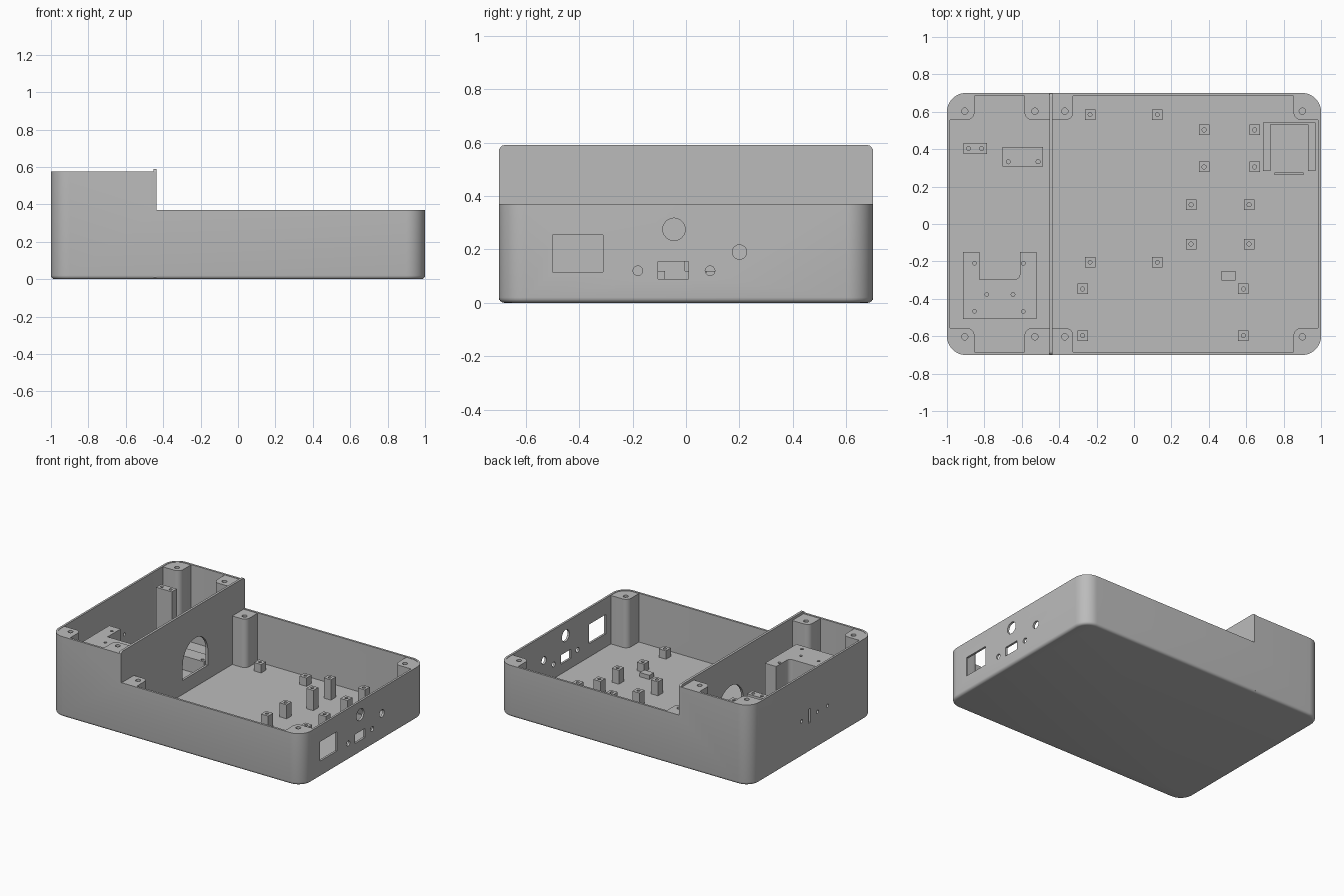
import bpy, bmesh
from math import pi, cos, sin, radians

cube = bpy.data.objects.get("Cube")
if cube:
    bpy.data.objects.remove(cube, do_unlink=True)

GREY = (0.5, 0.5, 0.5, 1)
mat = bpy.data.materials.new("plain grey")
mat.use_nodes = True
mat.diffuse_color = GREY
bsdf = mat.node_tree.nodes["Principled BSDF"]
bsdf.inputs["Base Color"].default_value = GREY
bsdf.inputs["Roughness"].default_value = 0.6


def rounded(u0, u1, v0, v1, radii=(0, 0, 0, 0), seg=8):
    """Rectangle outline; radii run from low-low corner counter-clockwise."""
    pts = []
    corners = ((u0, v0, 1, 1), (u1, v0, -1, 1), (u1, v1, -1, -1), (u0, v1, 1, -1))
    for i, ((u, v, su, sv), r) in enumerate(zip(corners, radii)):
        if r == 0:
            pts.append((u, v))
            continue
        for k in range(seg + 1):
            a = pi + (i + k / seg) * pi / 2
            pts.append((u + su * r + r * cos(a), v + sv * r + r * sin(a)))
    return pts


def circle(u, v, r, seg=24):
    return [(u + r * cos(2 * pi * k / seg), v + r * sin(2 * pi * k / seg)) for k in range(seg)]


def prism(name, pts, lo, hi, axis="z", base_bevel=0):
    """Extrude an outline along z, or along x when the outline is in y and z."""
    place = (lambda p, w: (p[0], p[1], w)) if axis == "z" else (lambda p, w: (w, p[0], p[1]))
    bm = bmesh.new()
    low = bm.faces.new([bm.verts.new(place(p, lo)) for p in pts])
    high = [bm.verts.new(place(p, hi)) for p in pts]
    bm.faces.new(high)
    base = list(low.verts)
    for i in range(len(pts)):
        j = (i + 1) % len(pts)
        bm.faces.new((base[i], base[j], high[j], high[i]))
    bmesh.ops.recalc_face_normals(bm, faces=bm.faces)
    if base_bevel:
        bmesh.ops.bevel(bm, geom=list(low.edges), offset=base_bevel, segments=4,
                        profile=0.5, affect="EDGES")
    mesh = bpy.data.meshes.new(name)
    bm.to_mesh(mesh)
    bm.free()
    mesh.materials.append(mat)
    obj = bpy.data.objects.new(name, mesh)
    bpy.context.collection.objects.link(obj)
    return obj


def cut(obj, cutters):
    """Subtract the cutters, then throw them away."""
    for c in cutters:
        mod = obj.modifiers.new("cut", "BOOLEAN")
        mod.operation = "DIFFERENCE"
        mod.solver = "EXACT"
        mod.object = c
    bpy.context.view_layer.update()
    graph = bpy.context.evaluated_depsgraph_get()
    mesh = bpy.data.meshes.new_from_object(obj.evaluated_get(graph))
    obj.modifiers.clear()
    obj.data = mesh
    for c in cutters:
        bpy.data.objects.remove(c, do_unlink=True)
    return obj


def drilled(name, pts, top, holes, r, depth):
    """Solid standing on the floor with screw holes in its top."""
    solid = prism(name, pts, FLOOR - 0.005, top)
    return cut(solid, [prism("drill", circle(x, y, r, 16), top - depth, top + 0.1) for x, y in holes])


FLOOR, LOW, HIGH, STEP = 0.02, 0.37, 0.575, -0.435
W, D, WALL = 1.0, 0.7, 0.015

# Outer shell, hollowed and stepped
shell = prism("shell", rounded(-W, W, -D, D, (0.1,) * 4, 12), 0, HIGH, base_bevel=0.02)
inner = rounded(-W + WALL, W - WALL, -D + WALL, D - WALL, (0.085,) * 4, 12)
cutters = [prism("cavity", inner, FLOOR, 1),
           prism("step_cut", rounded(STEP, 2, -1, 1), LOW, 1)]

# Connector and button openings in the right end wall
ports = [rounded(-0.5, -0.31, 0.115, 0.253), rounded(-0.105, 0.01, 0.09, 0.155),
         circle(-0.045, 0.275, 0.042), circle(-0.18, 0.12, 0.018),
         circle(0.09, 0.12, 0.018), circle(0.2, 0.19, 0.027)]
cutters += [prism("port", p, 0.95, 1.05, "x") for p in ports]

# Slot and pin holes in the left end wall
vents = [rounded(0.02, 0.04, 0.21, 0.31)] + [circle(y, 0.255, 0.012, 16) for y in (0.12, -0.06, -0.175)]
cutters += [prism("vent", p, -1.05, -0.95, "x") for p in vents]
cut(shell, cutters)

# Dividing wall with an arched opening
divider = prism("divider", rounded(-0.699, 0.699, 0.01, 0.59, (0, 0, 0.02, 0.02)), -0.452, STEP, "x")
arch = rounded(-0.004, 0.28, 0.12, 0.37, (0, 0, 0.142, 0.142), 12)
cut(divider, [prism("arch", arch, -0.6, -0.3, "x")])

# Lid screw columns: four corners and two pairs beside the divider
for s, side in ((1, "back"), (-1, "front")):
    y0, y1 = sorted((s * 0.557, s * 0.688))
    # radii are given for the back side and flipped for the front
    def flip(a, b, c, d, s=s):
        return (a, b, c, d) if s > 0 else (d, c, b, a)
    columns = (("left_corner", -0.988, -0.853, HIGH, -0.905, flip(0, 0.04, 0, 0.09)),
               ("left_middle", -0.585, -0.44, HIGH, -0.53, flip(0.04, 0, 0, 0)),
               ("right_middle", -0.45, -0.325, LOW, -0.37, flip(0, 0.04, 0, 0)),
               ("right_corner", 0.853, 0.988, LOW, 0.9, flip(0.04, 0, 0.09, 0)))
    for name, x0, x1, top, hx, radii in columns:
        drilled(f"{side}_{name}_column", rounded(x0, x1, y0, y1, radii), top - 0.003,
                [(hx, s * 0.603)], 0.017, 0.12)

# Circuit board standoffs, four per board
boards = (("large_board", (-0.235, 0.125), (-0.205, 0.585), 0.08, 0.01),
          ("tall_board", (0.375, 0.645), (0.305, 0.503), 0.165, 0.011),
          ("middle_board", (0.305, 0.615), (-0.107, 0.103), 0.12, 0.011),
          ("long_board", (-0.275, 0.585), (-0.597, -0.347), 0.08, 0.011))
H = 0.028
for name, xs, ys, top, r in boards:
    for x in xs:
        for y in ys:
            drilled(f"{name}_standoff", rounded(x - H, x + H, y - H, y + H), top, [(x, y)], r, 0.05)
prism("support_block", rounded(0.467, 0.543, -0.303, -0.252), 0.015, 0.05)

# Mounts in the tall compartment
drilled("narrow_mount", rounded(-0.912, -0.787, 0.375, 0.432), 0.515,
        [(-0.885, 0.403), (-0.815, 0.403)], 0.011, 0.08)
drilled("wide_mount", rounded(-0.702, -0.487, 0.308, 0.412), 0.12,
        [(-0.672, 0.333), (-0.513, 0.333)], 0.011, 0.06)
u_mount = drilled("u_mount", rounded(-0.915, -0.52, -0.507, -0.15), 0.44,
                  [(x, y) for x in (-0.853, -0.592) for y in (-0.21, -0.467)]
                  + [(-0.787, -0.377), (-0.647, -0.377)], 0.01, 0.08)
cut(u_mount, [prism("notch", rounded(-0.825, -0.61, -0.297, 0, (0, 0.03, 0, 0)), FLOOR, 0.6),
              prism("relief", rounded(-0.65, -0.63 + 0.02, -0.23, 0), FLOOR, 0.6)])

# Module cradle by the right wall: two rails, back stop and retaining clip
for name, x0, x1 in (("left", 0.69, 0.73), ("right", 0.93, 0.97)):
    prism(f"cradle_{name}_rail", rounded(x0, x1, 0.283, 0.542), 0.015, 0.12)
prism("cradle_back_stop", rounded(0.73, 0.93, 0.533, 0.542), 0.015, 0.12)
prism("cradle_clip", rounded(0.75, 0.905, 0.263, 0.276), 0.015, 0.1)

# Smooth the rounded surfaces and keep the edges crisp
bpy.ops.object.select_all(action="DESELECT")
for obj in bpy.context.scene.objects:
    if obj.type == "MESH":
        obj.select_set(True)
        bpy.context.view_layer.objects.active = obj
bpy.ops.object.shade_smooth_by_angle(angle=radians(30))
